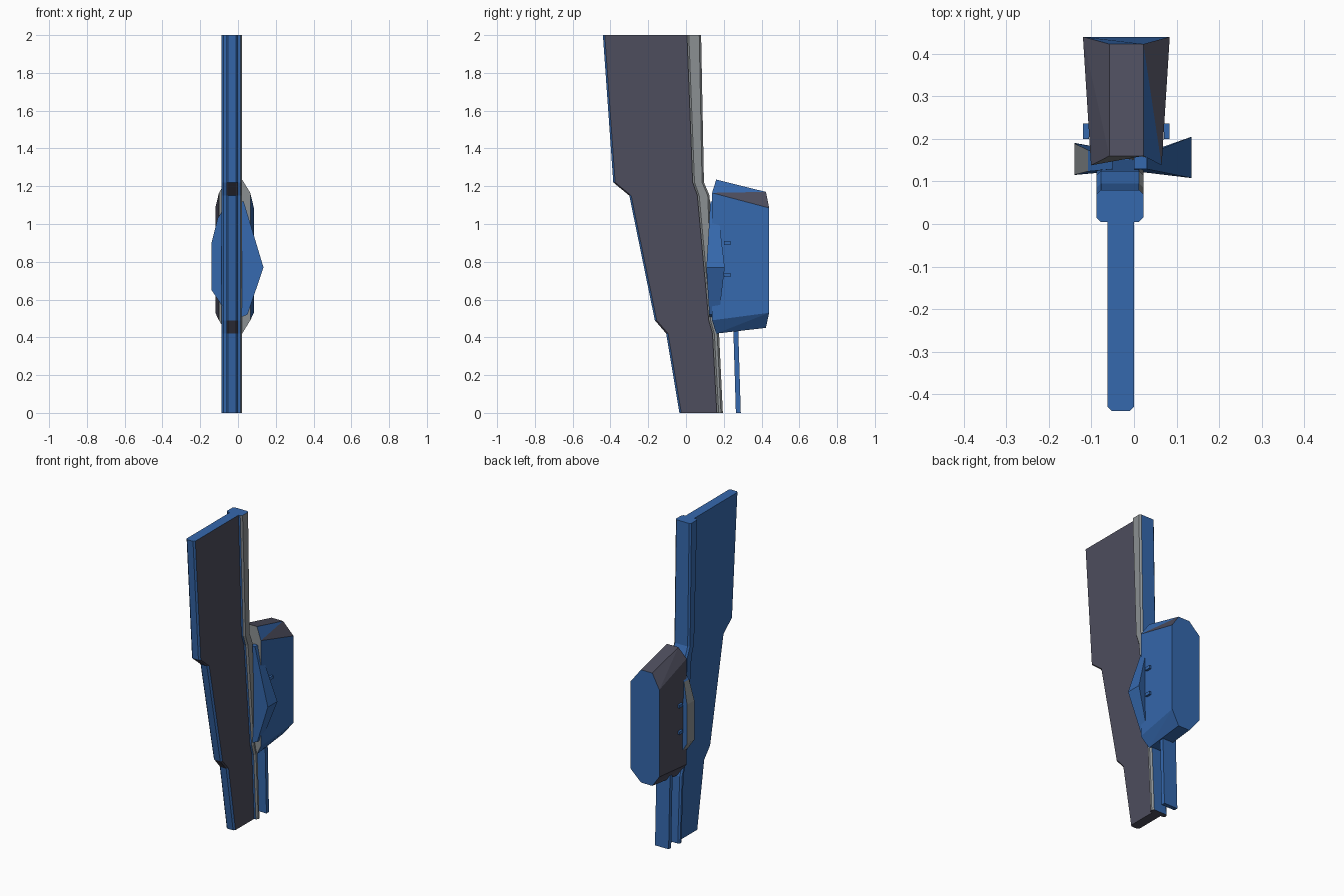
import bpy
import bmesh

old = bpy.data.objects.get("Cube")
if old:
    bpy.data.objects.remove(old, do_unlink=True)


def make_material(name, rgb):
    mat = bpy.data.materials.new(name)
    mat.use_nodes = True
    mat.diffuse_color = (*rgb, 1)
    mat.node_tree.nodes["Principled BSDF"].inputs["Base Color"].default_value = (*rgb, 1)
    return mat


BLUE, DARK, LIGHT = 0, 1, 2
MATERIALS = [
    make_material("blue", (0.036, 0.14, 0.42)),
    make_material("dark grey", (0.075, 0.075, 0.11)),
    make_material("light grey", (0.26, 0.28, 0.29)),
]


def loft(name, rings, rule, split=False):
    """Skin closed rings of points, cap the ends, colour faces by rule(normal, centre)."""
    bm = bmesh.new()
    loops = [[bm.verts.new(p) for p in ring] for ring in rings]
    for a, b in zip(loops, loops[1:]):
        for i in range(len(a)):
            j = (i + 1) % len(a)
            if split:
                bm.faces.new((a[i], a[j], b[i]))
                bm.faces.new((a[j], b[j], b[i]))
            else:
                bm.faces.new((a[i], a[j], b[j], b[i]))
    bm.faces.new(loops[0])
    bm.faces.new(loops[-1])
    bmesh.ops.recalc_face_normals(bm, faces=bm.faces)
    bm.normal_update()
    for f in bm.faces:
        f.material_index = rule(f.normal, f.calc_center_median())
    mesh = bpy.data.meshes.new(name)
    bm.to_mesh(mesh)
    bm.free()
    for mat in MATERIALS:
        mesh.materials.append(mat)
    obj = bpy.data.objects.new(name, mesh)
    bpy.context.collection.objects.link(obj)
    return obj


# Stations down the length: height, blade front, spine front, spine back
STATIONS = [
    (2.0, -0.44, 0.005, 0.08),
    (1.22, -0.385, 0.035, 0.095),
    (1.15, -0.30, 0.06, 0.125),
    (0.49, -0.165, 0.12, 0.15),
    (0.42, -0.105, 0.14, 0.175),
    (0.0, -0.035, 0.163, 0.195),
]
C = 0.01


# Blade: flat plate with a narrow chamfered front edge
def blade_ring(z, edge, front, back):
    x0, x1, y1 = -0.062, 0.0, front + 0.015
    return [(x1, y1, z), (x1, edge + C, z), (x1 - C, edge, z),
            (x0 + C, edge, z), (x0, edge + C, z), (x0, y1, z)]


loft("blade", [blade_ring(*s) for s in STATIONS],
     lambda n, c: DARK if n.x > 0.8 or n.z < -0.5 else BLUE)


# Spine: chamfered bar that follows the rear of the blade
def spine_ring(z, edge, front, back):
    x0, x1 = -0.088, 0.022
    return [(x0 + C, front, z), (x1 - C, front, z), (x1, front + C, z),
            (x1, back - C, z), (x1 - C, back, z), (x0 + C, back, z),
            (x0, back - C, z), (x0, front + C, z)]


loft("spine", [spine_ring(*s) for s in STATIONS],
     lambda n, c: LIGHT if n.x > 0.5 else DARK if n.z < -0.5 else BLUE)


# Housing: eight-sided block behind the spine
def housing_ring(half, y_flat, y_side, top, side_top, side_low, low):
    mid = -0.018
    corners = [(-0.04, top), (0.04, top), (half, side_top), (half, side_low),
               (0.04, low), (-0.04, low), (-half, side_low), (-half, side_top)]
    return [(mid + x, y_side if abs(x) == half else y_flat, z) for x, z in corners]


def housing_colour(n, c):
    if n.y < -0.6:
        return LIGHT
    if n.y > 0.6:
        return BLUE
    if n.x < -0.3 or n.z > 0.9:
        return DARK
    if c.z > 1.05 and c.y > 0.29:
        return DARK
    return BLUE


loft("housing", [
    housing_ring(0.083, 0.16, 0.138, 1.235, 1.165, 0.49, 0.42),
    housing_ring(0.102, 0.423, 0.44, 1.17, 1.085, 0.53, 0.45),
], housing_colour, split=True)


# Side guards: outlines in x and z, tapering toward the front
def guard(name, outline, rule):
    front = [(x, 0.108 + 0.06 * abs(z - 0.77), z) for x, z in outline]
    back = [(x, 0.205 - 0.12 * abs(z - 0.77), z) for x, z in outline]
    loft(name, [front, back], rule)


guard("left_guard", [(0.0, 1.12), (0.03, 1.12), (0.135, 0.77), (0.05, 0.52), (0.0, 0.5)],
      lambda n, c: BLUE)
guard("right_guard", [(-0.05, 1.12), (-0.108, 1.03), (-0.14, 0.9),
                      (-0.14, 0.65), (-0.1, 0.59), (-0.05, 0.5)],
      lambda n, c: LIGHT if n.x < -0.5 and abs(c.z - 0.78) < 0.2 else BLUE)


# Box helper for the plain parts
def box(name, x0, x1, y0, y1, z0, z1, lean=0.0):
    rings = []
    for z, dy in ((z0, 0.0), (z1, lean)):
        rings.append([(x0, y0 + dy, z), (x1, y0 + dy, z), (x1, y1 + dy, z), (x0, y1 + dy, z)])
    loft(name, rings, lambda n, c: BLUE)


# Rear strip hanging below the housing
box("rear_strip", -0.08, 0.016, 0.264, 0.29, 0.0, 0.46, lean=-0.014)

# Small pegs on both sides of the housing
for side, x in (("left", 0.07), ("right", -0.12)):
    for level, z in (("upper", 0.9), ("lower", 0.73)):
        box(f"{side}_{level}_peg", x, x + 0.014, 0.2, 0.236, z - 0.01, z + 0.01)
